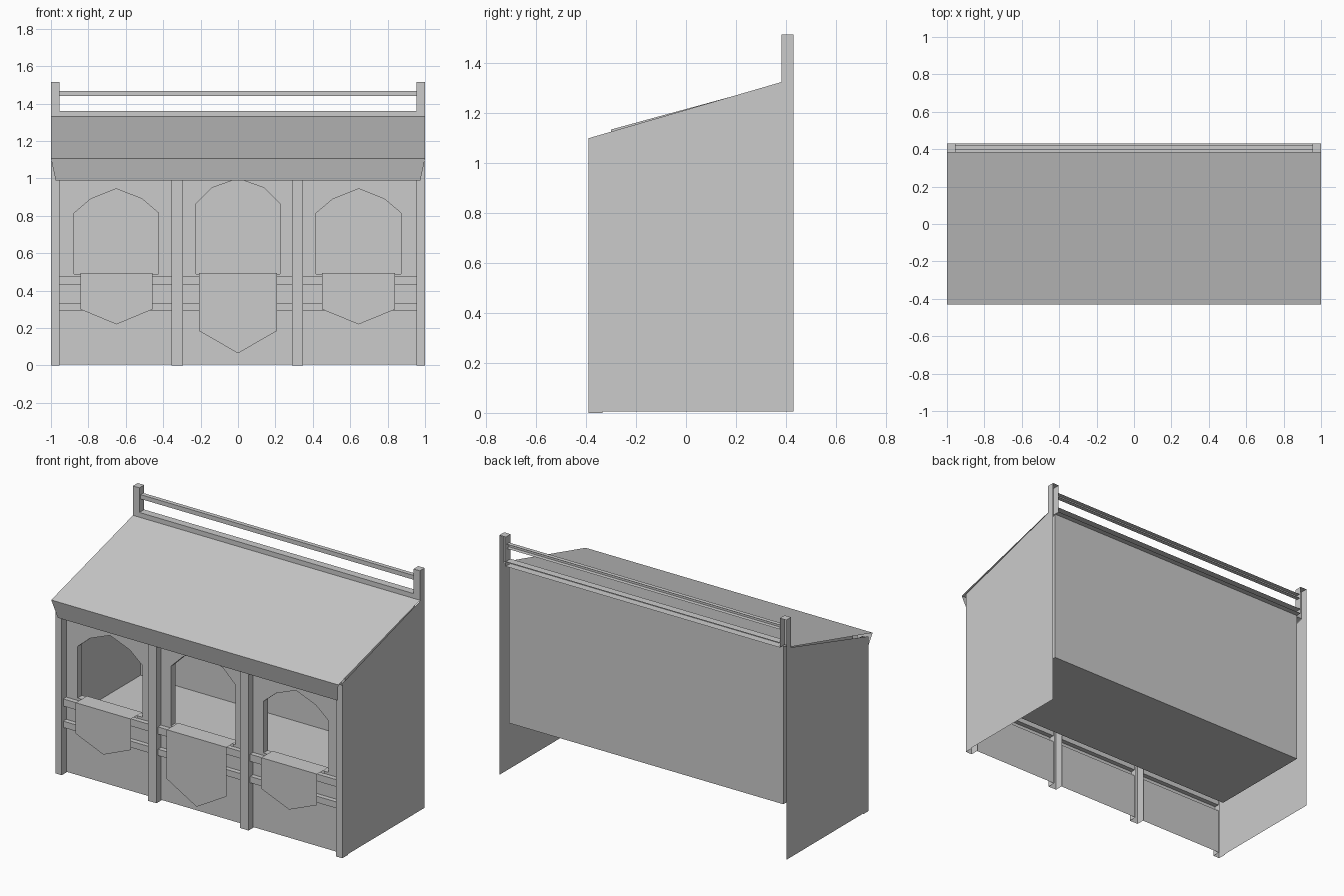
import bpy, bmesh

if "Cube" in bpy.data.objects:
    bpy.data.objects.remove(bpy.data.objects["Cube"])


def make(name, verts, faces):
    mesh = bpy.data.meshes.new(name)
    mesh.from_pydata(verts, [], faces)
    bm = bmesh.new()
    bm.from_mesh(mesh)
    bmesh.ops.recalc_face_normals(bm, faces=bm.faces)
    bm.to_mesh(mesh)
    bm.free()
    obj = bpy.data.objects.new(name, mesh)
    bpy.context.collection.objects.link(obj)
    return obj


def sheet(name, verts):
    return make(name, verts, [tuple(range(len(verts)))])


def upright(name, outline, y):
    """Flat panel from an (x, z) outline."""
    return sheet(name, [(x, y, z) for x, z in outline])


def channel(name, x0, x1, y0, y1, z0, z1, skip=("back",)):
    """Box with some faces left open."""
    v = [(x, y, z) for y in (y0, y1) for x, z in ((x0, z0), (x1, z0), (x1, z1), (x0, z1))]
    faces = {"front": (0, 1, 2, 3), "back": (7, 6, 5, 4), "bottom": (0, 4, 5, 1),
             "right": (1, 5, 6, 2), "top": (2, 6, 7, 3), "left": (3, 7, 4, 0)}
    return make(name, v, [f for k, f in faces.items() if k not in skip])


def rect(x0, x1, z0, z1):
    return [(x0, z0), (x1, z0), (x1, z1), (x0, z1)]


FRONT, WALL, INNER, BACK, APRON = -0.39, -0.345, -0.30, 0.395, -0.412
FLOOR, IN_X = 0.33, 0.955

# Outer and inner side walls
for s, side in ((-1, "left"), (1, "right")):
    profile = [(FRONT, 0.005), (0.43, 0.005), (0.43, 1.515), (0.382, 1.515),
               (0.382, 1.325), (FRONT, 1.10)]
    sheet(side + "_side_wall", [(s, y, z) for y, z in profile])
    lining = [(INNER, FLOOR), (BACK, FLOOR), (BACK, 1.325), (INNER, 1.135)]
    sheet(side + "_side_lining", [(s * IN_X, y, z) for y, z in lining])

# Back wall and raised floor
upright("back_wall", rect(-IN_X, IN_X, FLOOR, 1.33), BACK)
sheet("floor", [(-IN_X, INNER, FLOOR), (IN_X, INNER, FLOOR), (IN_X, BACK, FLOOR), (-IN_X, BACK, FLOOR)])

# Front bays: left, right, centre x, arch half width, spring, shoulder, apex, apron half width, side z, tip z
bays = [(-0.955, -0.355, -0.65, 0.226, 0.815, 0.89, 0.945, 0.192, 0.30, 0.22),
        (-0.295, 0.288, 0.0, 0.225, 0.865, 0.95, 1.00, 0.208, 0.185, 0.065),
        (0.347, 0.955, 0.645, 0.227, 0.815, 0.89, 0.945, 0.195, 0.30, 0.22)]
for i, (x0, x1, cx, w, spring, shoulder, apex, aw, az, tip) in enumerate(bays):
    arch = [(cx - w, 0.49), (cx - w, spring), (cx - 0.138, shoulder), (cx, apex),
            (cx + 0.138, shoulder), (cx + w, spring), (cx + w, 0.49)]
    # Wall panels between the rails, and the arched one
    upright(f"lower_panel_{i}", rect(x0, x1, 0.005, 0.295), WALL)
    upright(f"middle_panel_{i}", rect(x0, x1, 0.335, 0.43), WALL)
    upright(f"arch_panel_{i}", [(x0, 0.475), (cx - aw, 0.475), (cx - aw, 0.49)] + arch
            + [(cx + aw, 0.49), (cx + aw, 0.475), (x1, 0.475), (x1, 1.125), (x0, 1.125)], WALL)
    # Inner face of the front wall and the arch reveal
    upright(f"inner_panel_{i}", [(x0, FLOOR), (cx - w, FLOOR)] + arch
            + [(cx + w, FLOOR), (x1, FLOOR), (x1, 1.135), (x0, 1.135)], INNER)
    upright(f"inner_sill_{i}", rect(cx - w, cx + w, FLOOR, 0.49), INNER)
    n = len(arch)
    make(f"arch_reveal_{i}", [(x, y, z) for y in (WALL, INNER) for x, z in arch],
         [(k, (k + 1) % n, n + (k + 1) % n, n + k) for k in range(n)])
    # Hanging pointed apron and counter top
    upright(f"apron_{i}", [(cx - aw, az), (cx, tip), (cx + aw, az),
                           (cx + aw, 0.495), (cx - aw, 0.495)], APRON)
    sheet(f"counter_top_{i}", [(cx - aw, APRON, 0.495), (cx + aw, APRON, 0.495),
                               (cx + aw, INNER, 0.495), (cx - aw, INNER, 0.495)])
    # Horizontal rails
    for j, (z0, z1) in enumerate([(0.295, 0.335), (0.43, 0.475)]):
        channel(f"front_rail_{i}_{j}", x0, x1, -0.375, WALL, z0, z1, ("back", "left", "right"))

# Front posts
for i, (x0, x1) in enumerate([(-1, -0.955), (-0.355, -0.295), (0.288, 0.347), (0.955, 1)]):
    channel(f"front_post_{i}", x0, x1, FRONT, -0.335, 0, 1.09, ("back", "bottom", "top"))

# Thin roof and sloping eave
sheet("roof", [(-1, -0.43, 1.107), (1, -0.43, 1.107), (1, 0.385, 1.33), (-1, 0.385, 1.33)])
sheet("eave", [(-1, -0.43, 1.107), (1, -0.43, 1.107), (0.975, -0.40, 0.99), (-0.975, -0.40, 0.99)])

# Ridge beam, top rail and its end posts, open at the back
channel("ridge_beam", -0.955, 0.955, 0.382, 0.43, 1.33, 1.36, ("back", "left", "right"))
channel("top_rail", -0.955, 0.955, 0.395, 0.422, 1.44, 1.467, ("back", "left", "right"))
channel("left_top_post", -1, -0.955, 0.382, 0.43, 1.33, 1.515, ("back", "bottom", "left"))
channel("right_top_post", 0.955, 1, 0.382, 0.43, 1.33, 1.515, ("back", "bottom", "right"))
